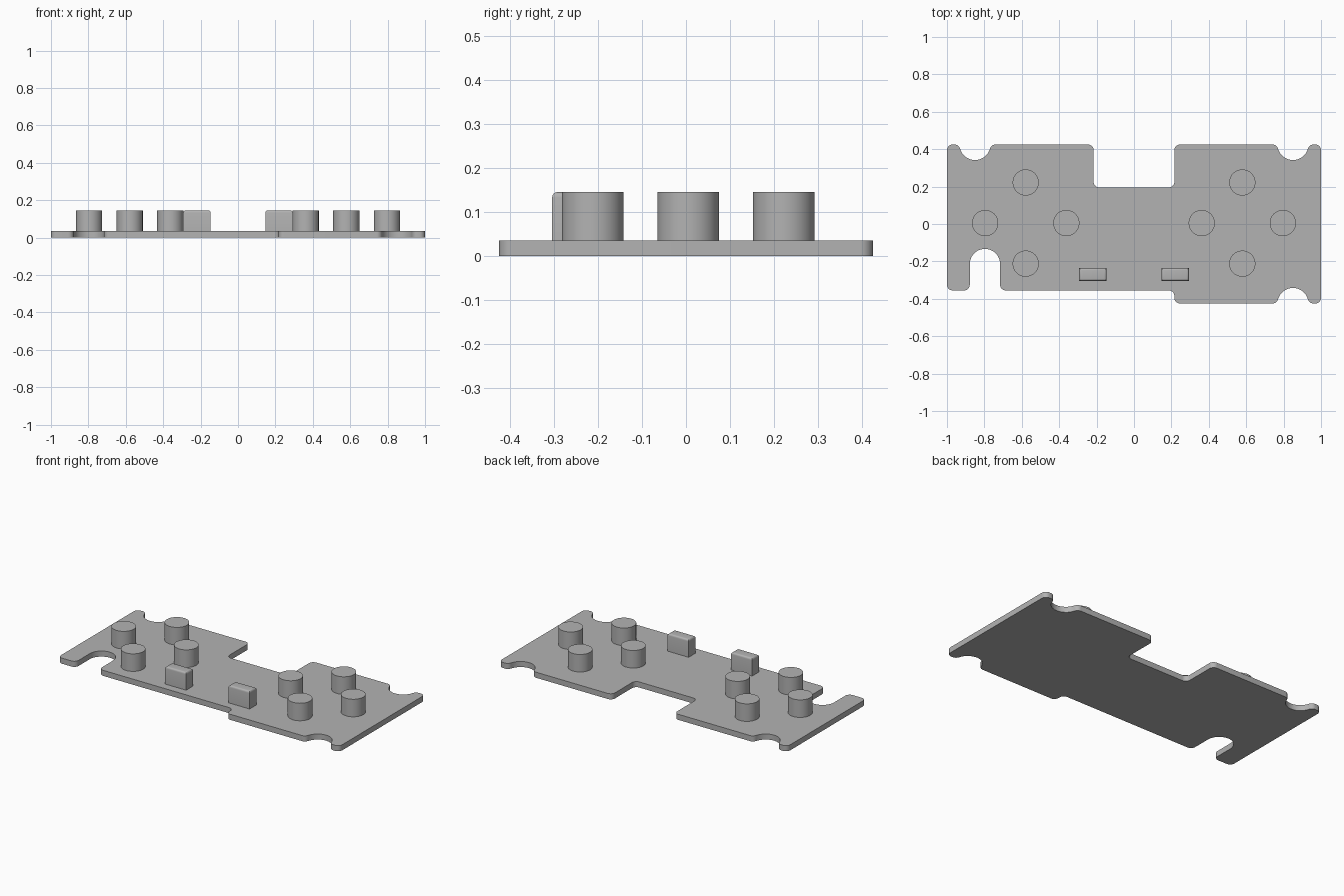
import bpy, bmesh
from math import radians, degrees, sin, cos, asin, sqrt

if "Cube" in bpy.data.objects:
    bpy.data.objects.remove(bpy.data.objects["Cube"], do_unlink=True)

grey = bpy.data.materials.new("plain grey")
grey.use_nodes = True
grey.diffuse_color = (0.45, 0.45, 0.45, 1)
grey.node_tree.nodes["Principled BSDF"].inputs["Base Color"].default_value = grey.diffuse_color

THICK, TOP = 0.035, 0.145      # plate thickness, height of the raised parts
W, D, LOW = 1.0, 0.425, -0.355  # half width, half depth, recessed front edge
F = 0.03                       # corner fillet
GAP = 0.216                    # half width of the middle cut-out


def finish(name, bm, smooth=30):
    bmesh.ops.recalc_face_normals(bm, faces=bm.faces)
    me = bpy.data.meshes.new(name)
    bm.to_mesh(me)
    bm.free()
    me.materials.append(grey)
    ob = bpy.data.objects.new(name, me)
    bpy.context.collection.objects.link(ob)
    bpy.ops.object.select_all(action="DESELECT")
    ob.select_set(True)
    bpy.context.view_layer.objects.active = ob
    bpy.ops.object.shade_smooth_by_angle(angle=radians(smooth))
    return ob


def arc(cx, cy, r, a, b):
    n = max(6, int(abs(b - a) / 9))
    return [(cx + r * cos(radians(a + (b - a) * i / n)),
             cy + r * sin(radians(a + (b - a) * i / n))) for i in range(n + 1)]


def notch(cx, side):
    """Filleted round bite out of the back (side 1) or front (side -1) edge."""
    r = 0.083
    d = sqrt((r + F) ** 2 - F ** 2)
    t = degrees(asin(F / (r + F)))
    pts = (arc(d, -F, F, 90, 180 - t) + arc(0, 0, r, -t, t - 180)
           + arc(-d, -F, F, t, 90))
    return [(cx + side * x, side * (D + y)) for x, y in pts]


# Plate outline, counter-clockwise from the front left corner
SX, SR = -0.797, 0.081         # slot centre and radius
outline = (
    arc(W - F, F - D, F, -90, 0)
    + arc(W - F, D - F, F, 0, 90)
    + notch(0.85, 1)
    + arc(GAP + F, D - F, F, 90, 180)
    + arc(GAP - F, 0.196 + F, F, 0, -90)
    + arc(F - GAP, 0.196 + F, F, -90, -180)
    + arc(-GAP - F, D - F, F, 0, 90)
    + notch(-0.85, 1)
    + arc(F - W, D - F, F, 90, 180)
    + arc(F - W, LOW + F, F, 180, 270)
    + arc(SX - SR - F, LOW + F, F, -90, 0)
    + arc(SX, -0.133 - SR, SR, 180, 0)
    + arc(SX + SR + F, LOW + F, F, 180, 270)
    + arc(GAP - F, LOW - F, F, 90, 0)
    + arc(GAP + F, F - D, F, 180, 270)
    + notch(0.85, -1)
)
bm = bmesh.new()
base = bm.faces.new([bm.verts.new((x, y, 0)) for x, y in outline])
bmesh.ops.remove_doubles(bm, verts=bm.verts, dist=0.0005)
up = bmesh.ops.extrude_face_region(bm, geom=list(bm.faces), use_keep_orig=True)
for v in up["geom"]:
    if isinstance(v, bmesh.types.BMVert):
        v.co.z = THICK
finish("base_plate", bm)


def raised(name, profile, x, y, bevel, segments):
    """Stand a flat profile on the plate and round its upper rim."""
    bm = bmesh.new()
    low = [bm.verts.new((x + px, y + py, THICK)) for px, py in profile]
    high = [bm.verts.new((x + px, y + py, TOP)) for px, py in profile]
    cap = bm.faces.new(high)
    for i in range(len(low)):
        j = (i + 1) % len(low)
        bm.faces.new((low[i], low[j], high[j], high[i]))
    bmesh.ops.bevel(bm, geom=list(cap.edges), offset=bevel, segments=segments,
                    profile=0.5, affect="EDGES")
    finish(name, bm)


# Two diamonds of round buttons and two small blocks
disc = [(0.07 * cos(radians(a)), 0.07 * sin(radians(a))) for a in range(0, 360, 8)]
block = [(sx * 0.073, sy * 0.034) for sx, sy in ((-1, -1), (1, -1), (1, 1), (-1, 1))]
for side, s in (("left", 1), ("right", -1)):
    for place, dx, dy in (("back", 0, 1), ("front", 0, -1), ("outer", 1, 0), ("inner", -1, 0)):
        raised(f"{side}_{place}_button", disc,
               s * (0.579 + 0.217 * dx), 0.005 + 0.217 * dy, 0.02, 5)
    raised(f"{side}_small_block", block, s * 0.22, -0.27, 0.012, 4)
